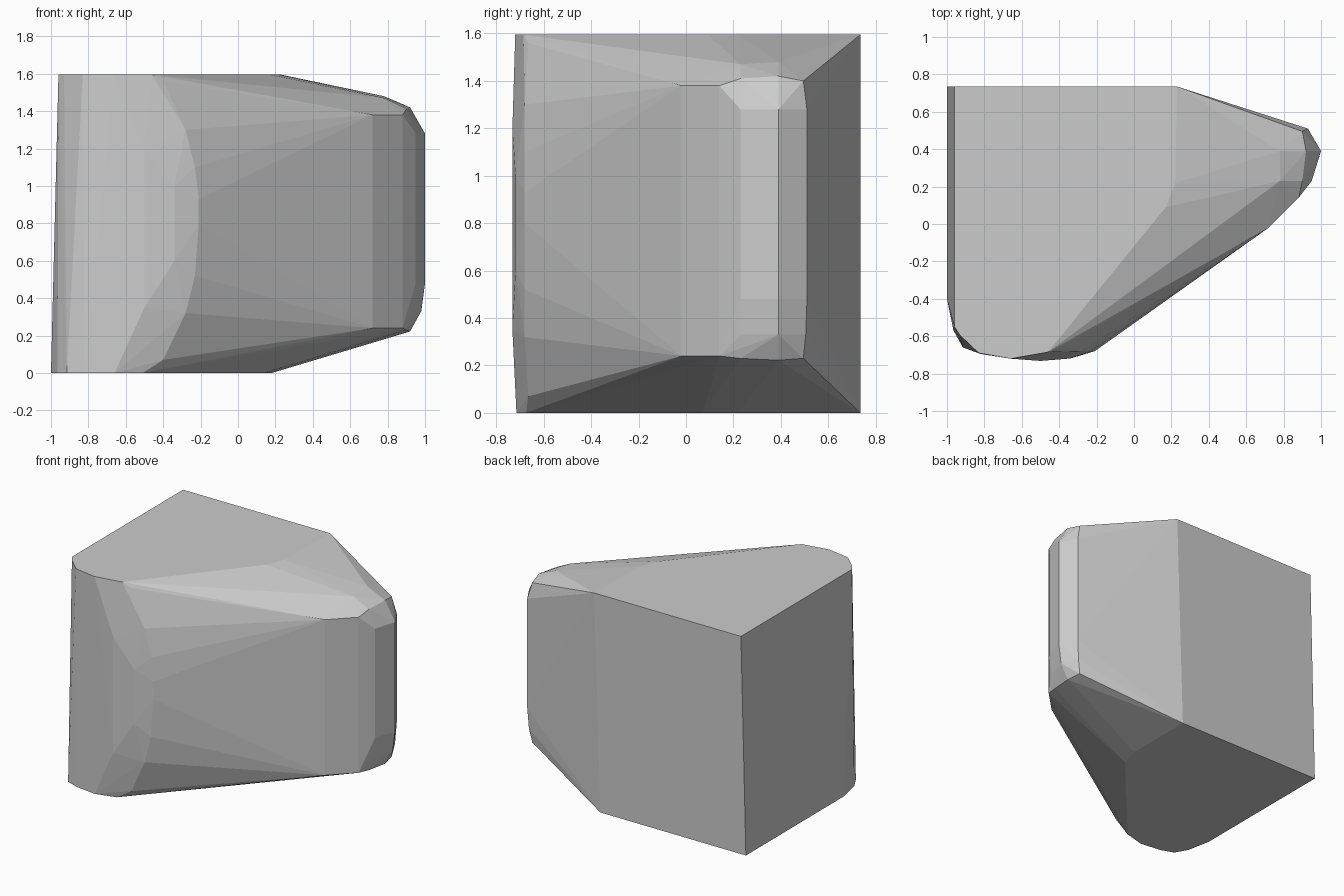
import bpy, bmesh, math

points = []


def ring(z, outline):
    points.extend((x, y, z) for x, y in outline)


def column(x, y, heights):
    points.extend((x, y, z) for z in heights)


# Flat underside and flat top outlines
ring(0.0, [(-1, 0.735), (0.18, 0.735), (0.18, 0.22), (0.14, 0.07), (-0.51, -0.675),
           (-0.66, -0.715), (-0.82, -0.695), (-0.915, -0.66), (-0.965, -0.57), (-1, -0.40)])
ring(1.595, [(-0.96, 0.735), (0.23, 0.735), (0.22, 0.22), (0.17, 0.09), (-0.46, -0.685),
             (-0.66, -0.72), (-0.83, -0.69), (-0.93, -0.595), (-0.96, -0.55)])

# Rounded front bulge
column(-0.50, -0.732, (0.35, 0.8, 1.2))
column(-0.34, -0.719, (0.6, 0.8, 1.0))
column(-0.21, -0.68, (0.8, 0.93))
column(-0.23, -0.68, (0.52, 1.1))
column(-0.28, -0.68, (0.32, 1.3))
column(-0.40, -0.665, (0.07, 1.56))

# Narrow rounded right end with bevelled rims
column(0.72, -0.02, (0.24, 1.38))
column(0.88, 0.14, (0.24, 0.33, 1.28, 1.38))
column(0.95, 0.23, (0.48, 1.28))
column(0.93, 0.23, (0.33,))
column(0.90, 0.23, (0.23, 1.41))
column(1.0, 0.39, (0.48, 1.28))
column(0.98, 0.39, (0.33,))
column(0.92, 0.39, (0.222, 1.42))
column(0.93, 0.51, (0.48, 1.28))
column(0.92, 0.505, (0.33,))
column(0.90, 0.495, (0.23, 1.40))
column(0.78, 0.39, (1.48,))
column(0.78, 0.23, (1.47,))

# Faceted convex body
bm = bmesh.new()
for p in points:
    bm.verts.new(p)
bmesh.ops.convex_hull(bm, input=bm.verts[:])
bmesh.ops.delete(bm, geom=[v for v in bm.verts if not v.link_faces], context='VERTS')
bmesh.ops.dissolve_limit(bm, angle_limit=math.radians(0.5), verts=bm.verts[:], edges=bm.edges[:])
bmesh.ops.recalc_face_normals(bm, faces=bm.faces[:])
mesh = bpy.data.meshes.new("faceted_block")
bm.to_mesh(mesh)
bm.free()
body = bpy.data.objects.new("faceted_block", mesh)
bpy.context.collection.objects.link(body)
